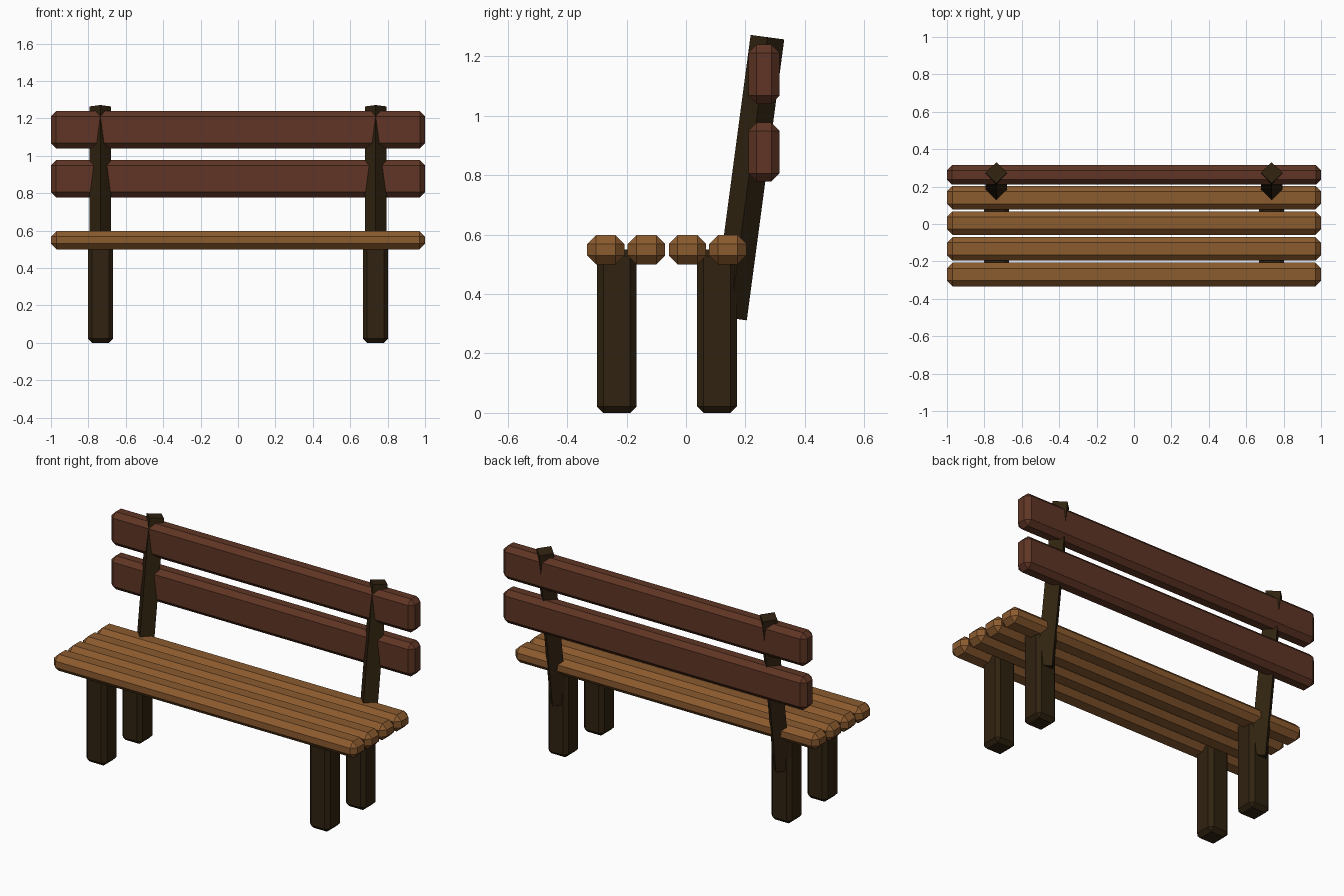
import bpy, bmesh, math
from mathutils import Vector, Matrix

if "Cube" in bpy.data.objects:
    bpy.data.objects.remove(bpy.data.objects["Cube"])


def material(name, rgb):
    m = bpy.data.materials.new(name)
    m.diffuse_color = (*rgb, 1)
    m.use_nodes = True
    m.node_tree.nodes["Principled BSDF"].inputs["Base Color"].default_value = m.diffuse_color
    return m


SEAT_WOOD = material("light_brown_wood", (0.26, 0.105, 0.028))
BACK_WOOD = material("red_brown_wood", (0.115, 0.036, 0.018))
DARK_WOOD = material("dark_wood", (0.029, 0.016, 0.005))


def finish(name, bm, mat):
    mesh = bpy.data.meshes.new(name)
    bm.to_mesh(mesh)
    bm.free()
    mesh.materials.append(mat)
    obj = bpy.data.objects.new(name, mesh)
    bpy.context.collection.objects.link(obj)
    return obj


def beam(name, lo, hi, chamfer, mat):
    """Chamfered box between two corners."""
    lo, hi = Vector(lo), Vector(hi)
    bm = bmesh.new()
    bmesh.ops.create_cube(bm, size=1)
    bmesh.ops.scale(bm, vec=hi - lo, verts=bm.verts)
    bmesh.ops.translate(bm, vec=(lo + hi) / 2, verts=bm.verts)
    bmesh.ops.bevel(bm, geom=bm.edges[:], offset=chamfer, segments=1,
                    affect='EDGES', clamp_overlap=True)
    return finish(name, bm, mat)


def post(name, bottom, top, radius, mat):
    """Four-sided leaning post, with an edge facing forward."""
    bottom, top = Vector(bottom), Vector(top)
    axis = top - bottom
    bm = bmesh.new()
    bmesh.ops.create_cone(bm, cap_ends=True, segments=4, radius1=radius,
                          radius2=radius, depth=axis.length)
    # Put the corners on the x and y axes
    bm.verts.ensure_lookup_table()
    corner = bm.verts[0].co
    turn = -math.atan2(corner.y, corner.x)
    bmesh.ops.rotate(bm, cent=(0, 0, 0), verts=bm.verts,
                     matrix=Matrix.Rotation(turn, 3, 'Z'))
    obj = finish(name, bm, mat)
    obj.location = (bottom + top) / 2
    obj.rotation_euler.x = -math.atan2(axis.y, axis.z)
    return obj


# Seat planks
for i, y in enumerate((-0.27, -0.133, 0.005, 0.141)):
    beam(f"seat_plank_{i + 1}", (-1, y - 0.063, 0.5), (1, y + 0.063, 0.598),
         0.03, SEAT_WOOD)

# Backrest planks
for name, z in (("lower", 0.778), ("upper", 1.04)):
    beam(f"back_plank_{name}", (-1, 0.21, z), (1, 0.315, z + 0.199),
         0.028, BACK_WOOD)

# Legs and leaning back posts on both sides
for side, x in (("left", -0.736), ("right", 0.736)):
    for name, y in (("front", -0.233), ("back", 0.104)):
        beam(f"{name}_leg_{side}", (x - 0.067, y - 0.067, 0),
             (x + 0.067, y + 0.067, 0.55), 0.022, DARK_WOOD)
    post(f"back_post_{side}", (x, 0.148, 0.319), (x, 0.274, 1.264),
         0.057, DARK_WOOD)
